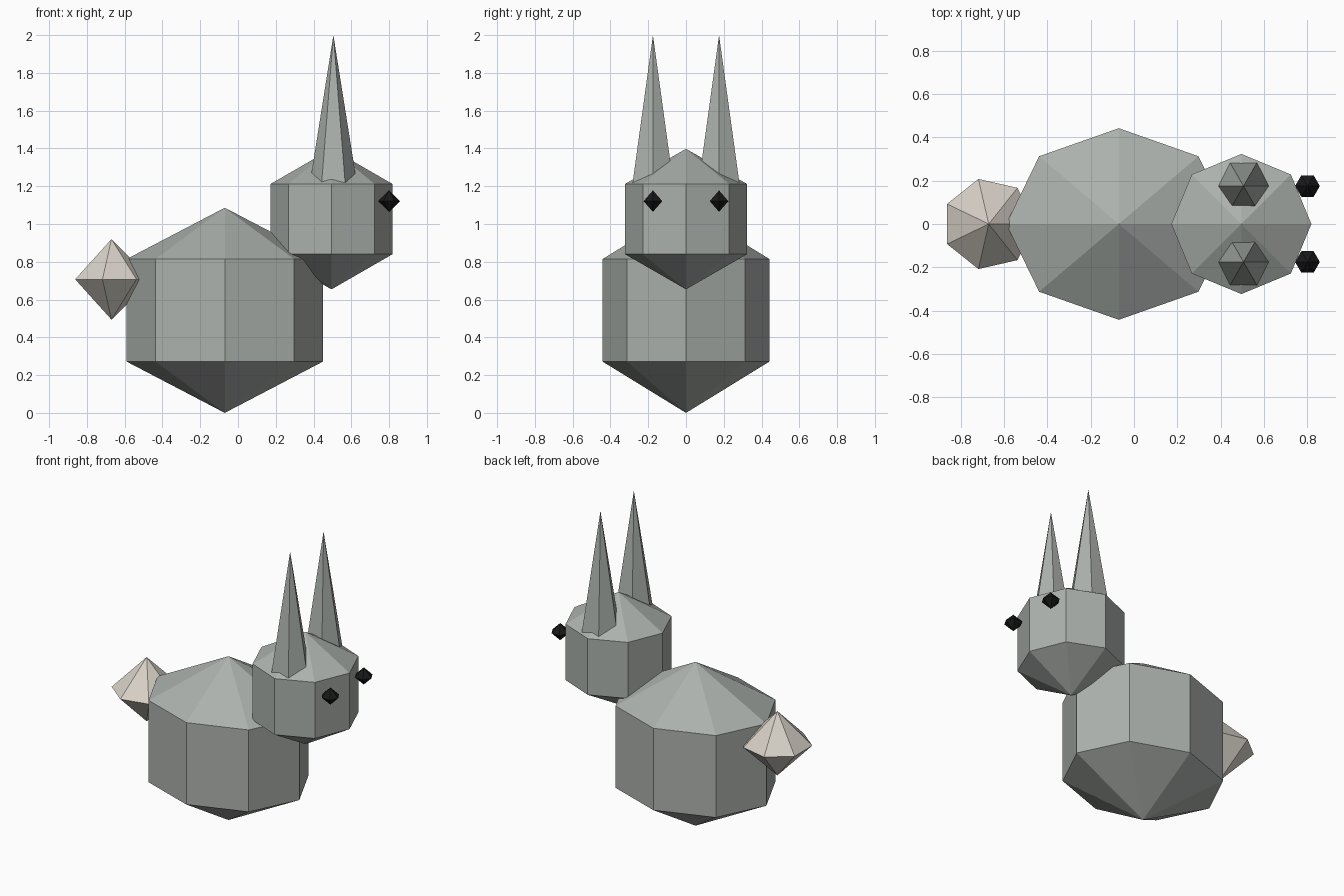
import bpy, bmesh, math

if "Cube" in bpy.data.objects:
    bpy.data.objects.remove(bpy.data.objects["Cube"])


def material(name, rgb):
    m = bpy.data.materials.new(name)
    m.diffuse_color = (*rgb, 1)
    m.use_nodes = True
    m.node_tree.nodes["Principled BSDF"].inputs["Base Color"].default_value = m.diffuse_color
    return m


grey = material("grey fur", (0.41, 0.44, 0.415))
cream = material("cream fur", (0.68, 0.635, 0.57))
black = material("black", (0.009, 0.009, 0.009))


def lathe(name, profile, sides, centre, mat, scale=(1, 1, 1)):
    """Spin (radius, z) points between two poles into a flat-faced solid."""
    bm = bmesh.new()
    bottom = bm.verts.new((0, 0, profile[0][1]))
    top = bm.verts.new((0, 0, profile[-1][1]))
    angles = [2 * math.pi * i / sides for i in range(sides)]
    rings = [[bm.verts.new((r * math.cos(a), r * math.sin(a), z)) for a in angles]
             for r, z in profile[1:-1]]
    for i in range(sides):
        j = (i + 1) % sides
        bm.faces.new((bottom, rings[0][j], rings[0][i]))
        bm.faces.new((top, rings[-1][i], rings[-1][j]))
        for lo, hi in zip(rings, rings[1:]):
            bm.faces.new((lo[i], lo[j], hi[j], hi[i]))
    bmesh.ops.scale(bm, vec=scale, verts=bm.verts)
    bmesh.ops.recalc_face_normals(bm, faces=bm.faces)
    me = bpy.data.meshes.new(name)
    bm.to_mesh(me)
    bm.free()
    me.materials.append(mat)
    ob = bpy.data.objects.new(name, me)
    ob.location = centre
    bpy.context.collection.objects.link(ob)
    return ob


def ball(name, sides, bands, centre, radii, mat):
    """Low-poly ball with the given number of bands from pole to pole."""
    steps = [math.pi * k / bands for k in range(bands + 1)]
    profile = [(math.sin(t), -math.cos(t)) for t in steps]
    return lathe(name, profile, sides, centre, mat, radii)


# body, head and tail
ball("body", 8, 3, (-0.07, 0, 0.543), (0.6, 0.51, 0.543), grey)
ball("head", 8, 3, (0.495, 0, 1.026), (0.373, 0.373, 0.372), grey)
ball("tail", 7, 2, (-0.67, 0, 0.707), (0.213, 0.213, 0.213), cream)

# paired ears and eyes
for side, s in (("left", 1), ("right", -1)):
    lathe(side + "_ear", [(0, 0), (0.127, 0), (0, 0.8)], 6, (0.505, 0.175 * s, 1.2), grey)
    ball(side + "_eye", 6, 2, (0.8, 0.175 * s, 1.121), (0.057, 0.057, 0.057), black)
